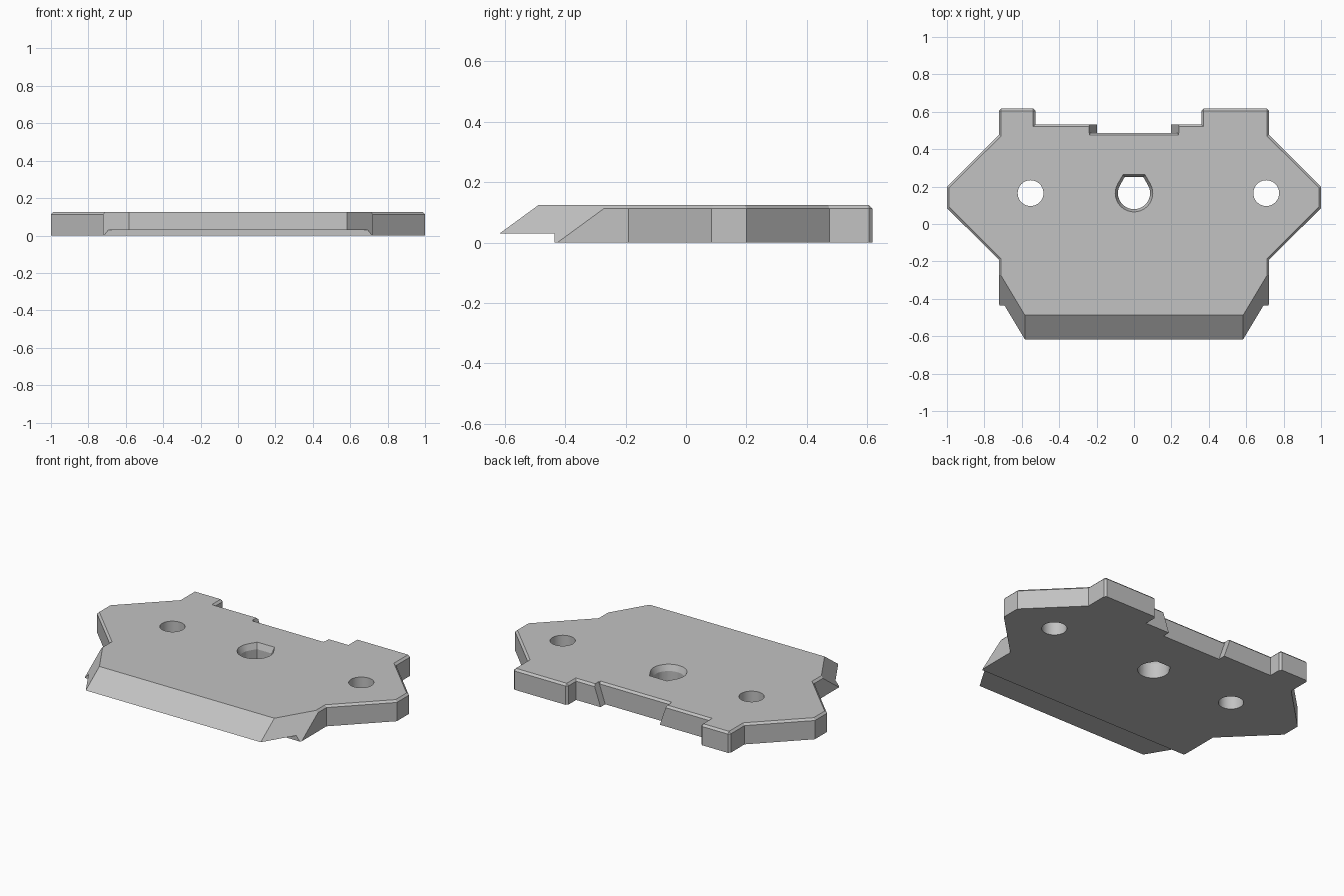
import bpy, bmesh, math

old = bpy.data.objects.get("Cube")
if old:
    bpy.data.objects.remove(old, do_unlink=True)

THICK = 0.125
CHAMFER = 0.012
HOLE_Y = 0.165

grey = bpy.data.materials.new("plain_grey")
grey.use_nodes = True
grey.diffuse_color = (0.54, 0.54, 0.54, 1)
grey.node_tree.nodes["Principled BSDF"].inputs["Base Color"].default_value = (0.54, 0.54, 0.54, 1)


def loft(name, low, high, z0, z1, chamfer=False):
    """Solid between two outlines that have the same number of points."""
    bm = bmesh.new()
    a = [bm.verts.new((x, y, z0)) for x, y in low]
    b = [bm.verts.new((x, y, z1)) for x, y in high]
    bm.faces.new(a[::-1])
    bm.faces.new(b)
    n = len(a)
    for i in range(n):
        j = (i + 1) % n
        bm.faces.new((a[i], a[j], b[j], b[i]))
    bmesh.ops.recalc_face_normals(bm, faces=bm.faces)
    if chamfer:
        # top rim and the upright edges of the rear tabs
        rim = [e for e in bm.edges
               if all(v.co.z > z1 - 0.001 for v in e.verts)
               or all(v.co.y > 0.6 for v in e.verts) and abs(e.verts[0].co.z - e.verts[1].co.z) > 0.1]
        bmesh.ops.bevel(bm, geom=rim, offset=CHAMFER, segments=1, affect='EDGES')
    mesh = bpy.data.meshes.new(name)
    bm.to_mesh(mesh)
    bm.free()
    mesh.materials.append(grey)
    ob = bpy.data.objects.new(name, mesh)
    bpy.context.collection.objects.link(ob)
    return ob


def cut(target, low, high, z0, z1):
    """Subtract a lofted solid and discard the cutter."""
    cutter = loft("cutter", low, high, z0, z1)
    cutter.hide_render = True
    mod = target.modifiers.new("cut", 'BOOLEAN')
    mod.operation = 'DIFFERENCE'
    mod.solver = 'EXACT'
    mod.object = cutter
    bpy.context.view_layer.objects.active = target
    bpy.ops.object.modifier_apply(modifier=mod.name)
    bpy.data.objects.remove(cutter, do_unlink=True)


def rect(x0, x1, y0, y1):
    return [(x0, y0), (x1, y0), (x1, y1), (x0, y1)]


def circle(cx, r, n=40):
    return [(cx + r * math.cos(math.tau * i / n), HOLE_Y + r * math.sin(math.tau * i / n)) for i in range(n)]


def keyed(r):
    """Round below, three hexagon flats above."""
    polar = [(60, r / math.cos(math.pi / 6)), (120, r / math.cos(math.pi / 6))]
    polar += [(150 + 10 * i, r) for i in range(25)]
    return [(d * math.cos(math.radians(t)), HOLE_Y + d * math.sin(math.radians(t))) for t, d in polar]


# plate body with wings and rear tabs
side = [(0.723, -0.75), (0.723, -0.19), (1, 0.085), (1, 0.2), (0.723, 0.475), (0.723, 0.617)]
outline = side + [(0.36, 0.617), (0.36, 0.532), (-0.527, 0.532), (-0.527, 0.617)]
outline += [(-x, y) for x, y in reversed(side)]
plate = loft("plate", outline, outline, 0, THICK, chamfer=True)

# sloped front lip and sloped front corners
LOW, HIGH = -0.05, 0.15
RUN = 0.13 / 0.095


def slope_y(y, z):
    return y + (z - THICK) * RUN


cut(plate, rect(-1.2, 1.2, -1.2, slope_y(-0.487, LOW)),
    rect(-1.2, 1.2, -1.2, slope_y(-0.487, HIGH)), LOW, HIGH)
for s in (1, -1):
    def corner(z):
        return [(s * x, y) for x, y in
                [(0.4, -1.3), (0.73, -1.3), (0.73, slope_y(-0.243, z)), (0.4, slope_y(-0.793, z))]]
    cut(plate, corner(LOW), corner(HIGH), LOW, HIGH)

# step under the front lip
cut(plate, rect(-1.2, 1.2, -1.2, -0.435), rect(-1.2, 1.2, -1.2, -0.435), LOW, 0.03)

# rear notch with flared ends, then its chamfered top edge
cut(plate, rect(-0.18, 0.18, 0.487, 0.8), rect(-0.25, 0.25, 0.487, 0.8), LOW, HIGH)
cut(plate, rect(-0.235, 0.235, 0.487, 0.51), rect(-0.24, 0.24, 0.475 - 0.025, 0.51),
    THICK - CHAMFER, THICK - CHAMFER + 0.037)

# two round side holes and the keyed centre hole with a flared rim
for x in (-0.553, 0.707):
    cut(plate, circle(x, 0.069), circle(x, 0.069), LOW, HIGH)
cut(plate, keyed(0.086), keyed(0.086), LOW, HIGH)
cut(plate, keyed(0.0859), keyed(0.107), 0.09, 0.141)

bpy.ops.object.select_all(action='DESELECT')
plate.select_set(True)
bpy.context.view_layer.objects.active = plate
bpy.ops.object.shade_smooth_by_angle(angle=math.radians(20))
